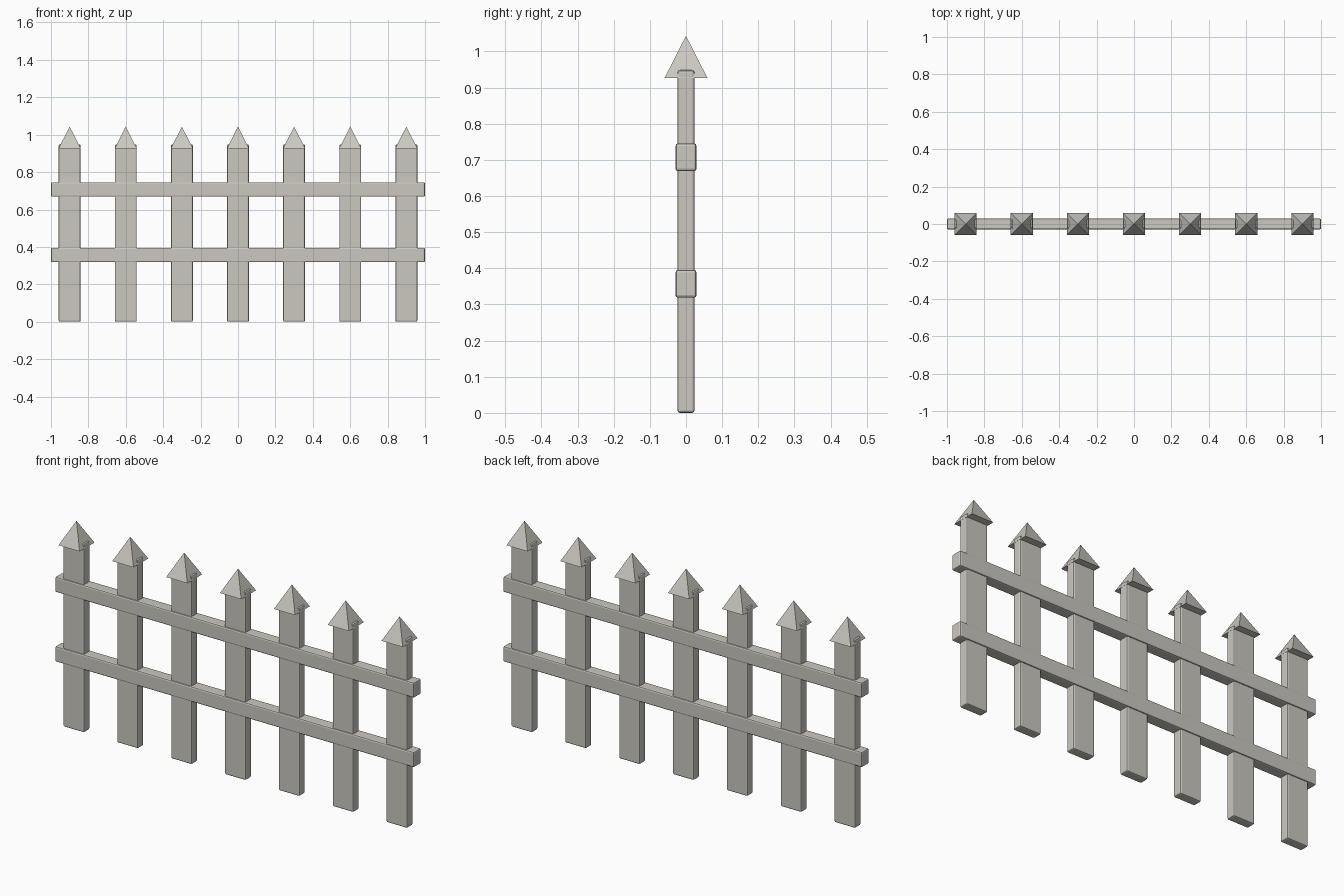
import bpy, bmesh, math

if "Cube" in bpy.data.objects:
    bpy.data.objects.remove(bpy.data.objects["Cube"])

# One pale stone-grey paint for the whole fence
paint = bpy.data.materials.new("warm_grey_paint")
paint.diffuse_color = (0.60, 0.58, 0.53, 1)
paint.use_nodes = True
paint.node_tree.nodes["Principled BSDF"].inputs["Base Color"].default_value = paint.diffuse_color


def finish(name, bm):
    mesh = bpy.data.meshes.new(name)
    bm.to_mesh(mesh)
    bm.free()
    mesh.materials.append(paint)
    obj = bpy.data.objects.new(name, mesh)
    bpy.context.collection.objects.link(obj)
    return obj


def board(name, size, centre, bevel):
    bm = bmesh.new()
    bmesh.ops.create_cube(bm, size=1)
    for v in bm.verts:
        v.co = [v.co[i] * size[i] + centre[i] for i in range(3)]
    obj = finish(name, bm)
    mod = obj.modifiers.new("rounded_edges", 'BEVEL')
    mod.width = bevel
    mod.segments = 2
    return obj


def cap(name, x, z0, z1, half):
    bm = bmesh.new()
    base = [bm.verts.new((x + sx * half, sy * half, z0))
            for sx, sy in ((-1, -1), (1, -1), (1, 1), (-1, 1))]
    tip = bm.verts.new((x, 0, z1))
    bm.faces.new(base[::-1])
    for i in range(4):
        bm.faces.new((base[i], base[(i + 1) % 4], tip))
    return finish(name, bm)


# Seven pickets, each with a pyramid cap
for i in range(7):
    x = (i - 3) * 0.3
    board(f"picket_{i + 1}", (0.117, 0.047, 0.948), (x, 0, 0.474), 0.007)
    cap(f"picket_cap_{i + 1}", x, 0.927, 1.043, 0.059)

# Two rails running through the pickets
for name, z in (("lower_rail", 0.357), ("upper_rail", 0.707)):
    board(name, (2.0, 0.058, 0.077), (0, 0, z), 0.007)
